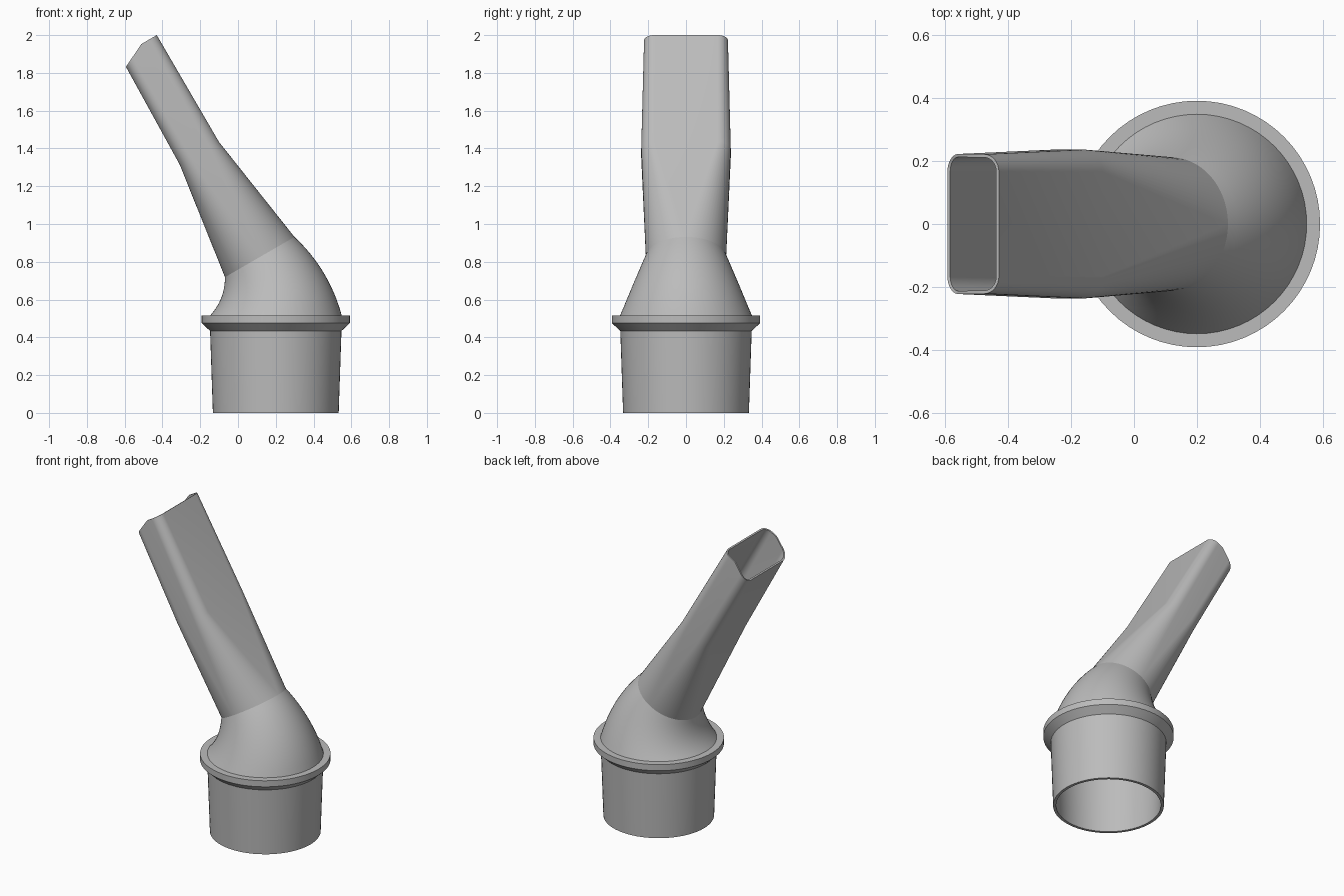
import bpy, bmesh, math
from mathutils import Vector

cube = bpy.data.objects.get("Cube")
if cube:
    bpy.data.objects.remove(cube, do_unlink=True)

TILT = math.radians(30)
CENTRE_X = 0.2
QUARTER = 16          # segments per quarter turn

grey = bpy.data.materials.new("plain grey")
grey.use_nodes = True
colour = (0.5, 0.5, 0.5, 1)
grey.diffuse_color = colour
grey.node_tree.nodes["Principled BSDF"].inputs["Base Color"].default_value = colour


def section(cx, cz, tilt, half_x, half_y, radius):
    """Rounded rectangle, tilted about y; a circle when radius equals both halves."""
    across = Vector((math.cos(tilt), 0, math.sin(tilt)))
    points = []
    for q, (sx, sy) in enumerate([(1, 1), (-1, 1), (-1, -1), (1, -1)]):
        for i in range(QUARTER + 1):
            a = (q + i / QUARTER) * math.pi / 2
            u = sx * (half_x - radius) + radius * math.cos(a)
            v = sy * (half_y - radius) + radius * math.sin(a)
            points.append(Vector((cx, 0, cz)) + across * u + Vector((0, v, 0)))
    return points


def loft(bm, sections, closed=False):
    """Skin a list of sections, optionally joining the last to the first."""
    rings = [[bm.verts.new(p) for p in s] for s in sections]
    for low, high in zip(rings, rings[1:] + (rings[:1] if closed else [])):
        for i in range(len(low)):
            j = (i + 1) % len(low)
            bm.faces.new((low[i], low[j], high[j], high[i]))
    bmesh.ops.remove_doubles(bm, verts=bm.verts, dist=1e-5)
    bmesh.ops.recalc_face_normals(bm, faces=bm.faces)


def finish(bm, name, wall=0):
    mesh = bpy.data.meshes.new(name)
    bm.to_mesh(mesh)
    bm.free()
    obj = bpy.data.objects.new(name, mesh)
    bpy.context.collection.objects.link(obj)
    mesh.materials.append(grey)
    bpy.ops.object.select_all(action="DESELECT")
    obj.select_set(True)
    bpy.context.view_layer.objects.active = obj
    if wall:
        solid = obj.modifiers.new("wall", "SOLIDIFY")
        solid.thickness = wall
        solid.offset = -1
        bpy.ops.object.modifier_apply(modifier=solid.name)
    bpy.ops.object.shade_smooth_by_angle(angle=math.radians(28))
    return obj


def turned(name, profile):
    """Closed ring turned from (radius, height) points."""
    bm = bmesh.new()
    loft(bm, [section(CENTRE_X, z, 0, r, r, r) for r, z in profile], closed=True)
    return finish(bm, name)


# Tapered hollow socket and the flange above it
turned("socket", [(0.333, 0), (0.348, 0.44), (0.33, 0.44), (0.315, 0)])
turned("flange", [(0.347, 0.433), (0.392, 0.475), (0.392, 0.515),
                  (0.338, 0.515), (0.33, 0.433)])

# Bent neck: shrinking circles along a curve
start, bend, end = Vector((CENTRE_X, 0.513)), Vector((CENTRE_X, 0.678)), Vector((0.115, 0.825))
sections = []
STEPS = 12
for k in range(STEPS + 1):
    t = k / STEPS
    p = start * (1 - t) ** 2 + bend * 2 * t * (1 - t) + end * t * t
    d = (bend - start) * (1 - t) + (end - bend) * t
    r = 0.35 + (0.2125 - 0.35) * t
    sections.append(section(p.x, p.y, math.atan2(-d.x, d.y), r, r, r))
bm = bmesh.new()
loft(bm, sections)
finish(bm, "bent_neck", wall=0.012)

# Flattened nozzle: circle blending to rounded rectangles
bm = bmesh.new()
loft(bm, [sections[-1],
          section(-0.205, 1.375, TILT, 0.12, 0.237, 0.07),
          section(-0.527, 1.944, TILT, 0.112, 0.222, 0.055)])
# Slanted cut across the lower lip
bmesh.ops.bisect_plane(bm, geom=bm.verts[:] + bm.edges[:] + bm.faces[:],
                       plane_co=(-0.51, 0, 1.955), plane_no=(-0.125, 0, 0.085),
                       clear_outer=True)
finish(bm, "nozzle", wall=0.01)
